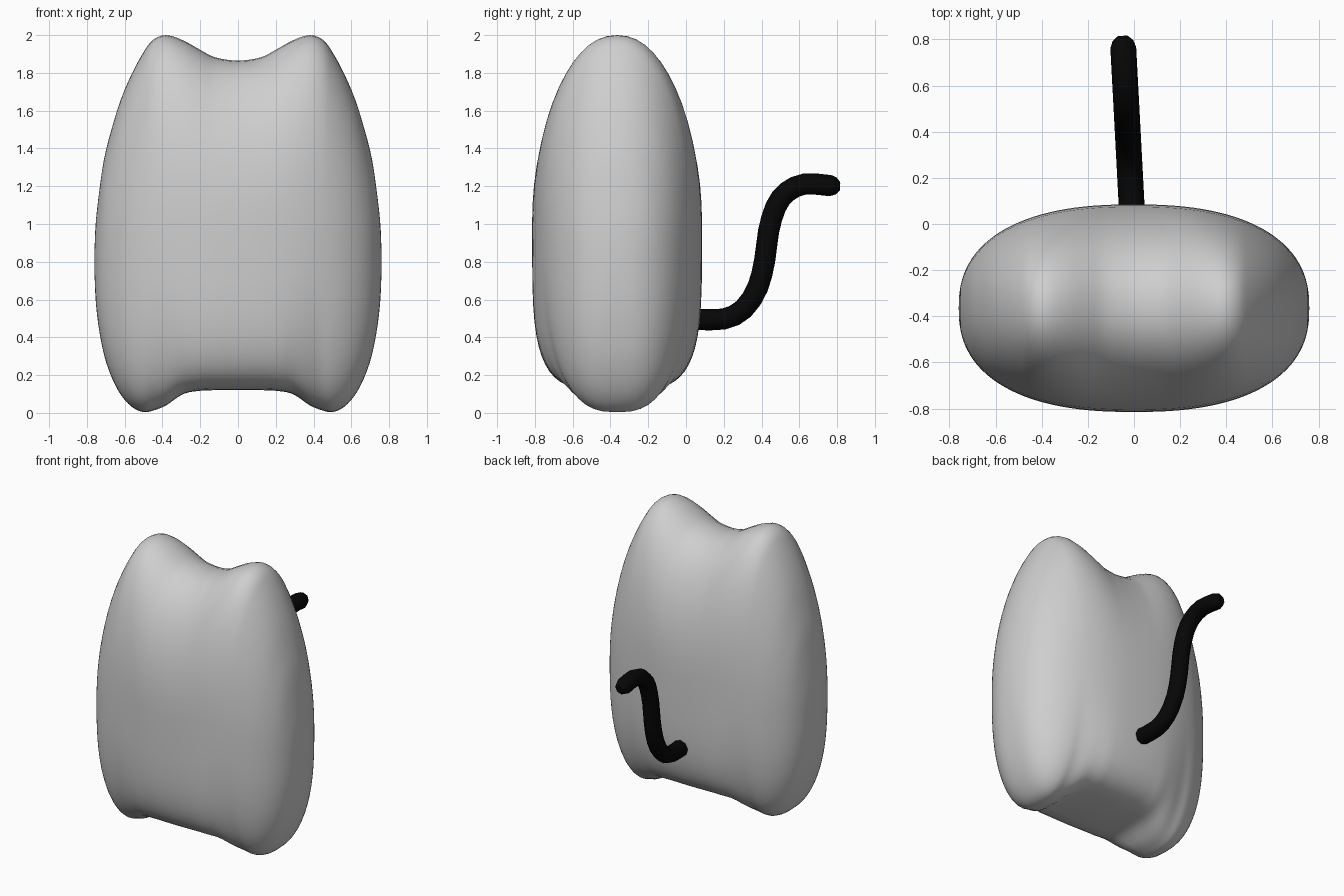
import bpy, bmesh, math

cube = bpy.data.objects.get("Cube")
if cube:
    bpy.data.objects.remove(cube, do_unlink=True)


def material(name, rgb):
    m = bpy.data.materials.new(name)
    m.use_nodes = True
    m.diffuse_color = (*rgb, 1)
    bsdf = next(n for n in m.node_tree.nodes if n.type == 'BSDF_PRINCIPLED')
    bsdf.inputs["Base Color"].default_value = (*rgb, 1)
    return m


grey = material("light grey", (0.62, 0.62, 0.62))
black = material("black", (0.002, 0.002, 0.002))

CENTER_Y = -0.365
HALF_W, HALF_D = 0.76, 0.45

# Half outline: x, bottom height, top height (ear peak near 0.38, foot near 0.5)
half = [(0, .12, 1.865), (.12, .12, 1.882), (.2, .117, 1.922), (.29, .10, 1.972),
        (.38, .04, 2.0), (.45, .012, 1.975), (.5, .004, 1.91), (.56, .03, 1.80),
        (.62, .095, 1.66), (.67, .19, 1.50), (.71, .31, 1.34), (.74, .47, 1.13),
        (.755, .62, .98), (.76, .8, .8)]
outline = [(-x, b, t) for x, b, t in reversed(half[1:])] + half


def smooth_path(pts, before, after, steps):
    """Catmull-Rom interpolation through the points."""
    p = [before] + pts + [after]
    out = []
    for i in range(1, len(p) - 2):
        for k in range(steps):
            t = k / steps
            out.append(tuple(
                0.5 * (2 * b + (c - a) * t + (2 * a - 5 * b + 4 * c - d) * t ** 2
                       + (3 * b - a - 3 * c + d) * t ** 3)
                for a, b, c, d in zip(p[i - 1], p[i], p[i + 1], p[i + 2])))
    return out + [pts[-1]]


def power(v, n):
    return math.copysign(abs(v) ** (2 / n), v) if abs(v) > 1e-9 else 0.0


# Body: rounded cross-sections swept from side to side
def make_body(sides=56):
    x, b, t = half[-2]
    stations = smooth_path(outline, (-x, t, b), (x, t, b), 3)
    bm = bmesh.new()
    rings = []
    for x, low, high in stations:
        mid, h = (low + high) / 2, (high - low) / 2
        depth = HALF_D * max(0, 1 - (abs(x) / HALF_W) ** 2.4) ** (1 / 2.4)
        # the underside between the feet is squarer
        s = min(1, max(0, (0.45 - abs(x)) / 0.25))
        n_low = 2.7 + 1.4 * s * s * (3 - 2 * s)
        ring = []
        for i in range(sides):
            a = 2 * math.pi * i / sides
            n = 2.15 if math.sin(a) >= 0 else n_low
            ring.append(bm.verts.new((x, CENTER_Y + depth * power(math.cos(a), n),
                                      mid + h * power(math.sin(a), n))))
        rings.append(ring)
    for r0, r1 in zip(rings, rings[1:]):
        for i in range(sides):
            j = (i + 1) % sides
            bm.faces.new((r0[i], r0[j], r1[j], r1[i]))
    bmesh.ops.remove_doubles(bm, verts=bm.verts, dist=1e-5)
    bmesh.ops.recalc_face_normals(bm, faces=bm.faces)
    me = bpy.data.meshes.new("body")
    bm.to_mesh(me)
    bm.free()
    me.materials.append(grey)
    me.polygons.foreach_set("use_smooth", [True] * len(me.polygons))
    bpy.context.collection.objects.link(bpy.data.objects.new("body", me))


# Tail: round tube along an S-shaped path with a rounded tip (y, z, radius scale)
def make_tail():
    path = [(.05, .495, 1), (.2, .497, 1), (.305, .55, 1), (.38, .665, 1),
            (.417, .81, 1), (.437, .96, 1), (.475, 1.09, 1), (.535, 1.17, 1),
            (.63, 1.212, 1), (.765, 1.203, 1)]
    path = smooth_path(path, (-.1, .495, 1), (.9, 1.195, 1), 2)
    path += [(.795, 1.201, .8), (.815, 1.2, .4)]
    cu = bpy.data.curves.new("tail", 'CURVE')
    cu.dimensions = '3D'
    cu.bevel_depth = 0.056
    cu.bevel_resolution = 2
    cu.use_fill_caps = True
    sp = cu.splines.new('POLY')
    sp.points.add(len(path) - 1)
    for p, (y, z, r) in zip(sp.points, path):
        p.co = (-0.006 - 0.053 * y, y, z, 1)
        p.radius = r
    cu.materials.append(black)
    ob = bpy.data.objects.new("tail", cu)
    bpy.context.collection.objects.link(ob)


make_body()
make_tail()
